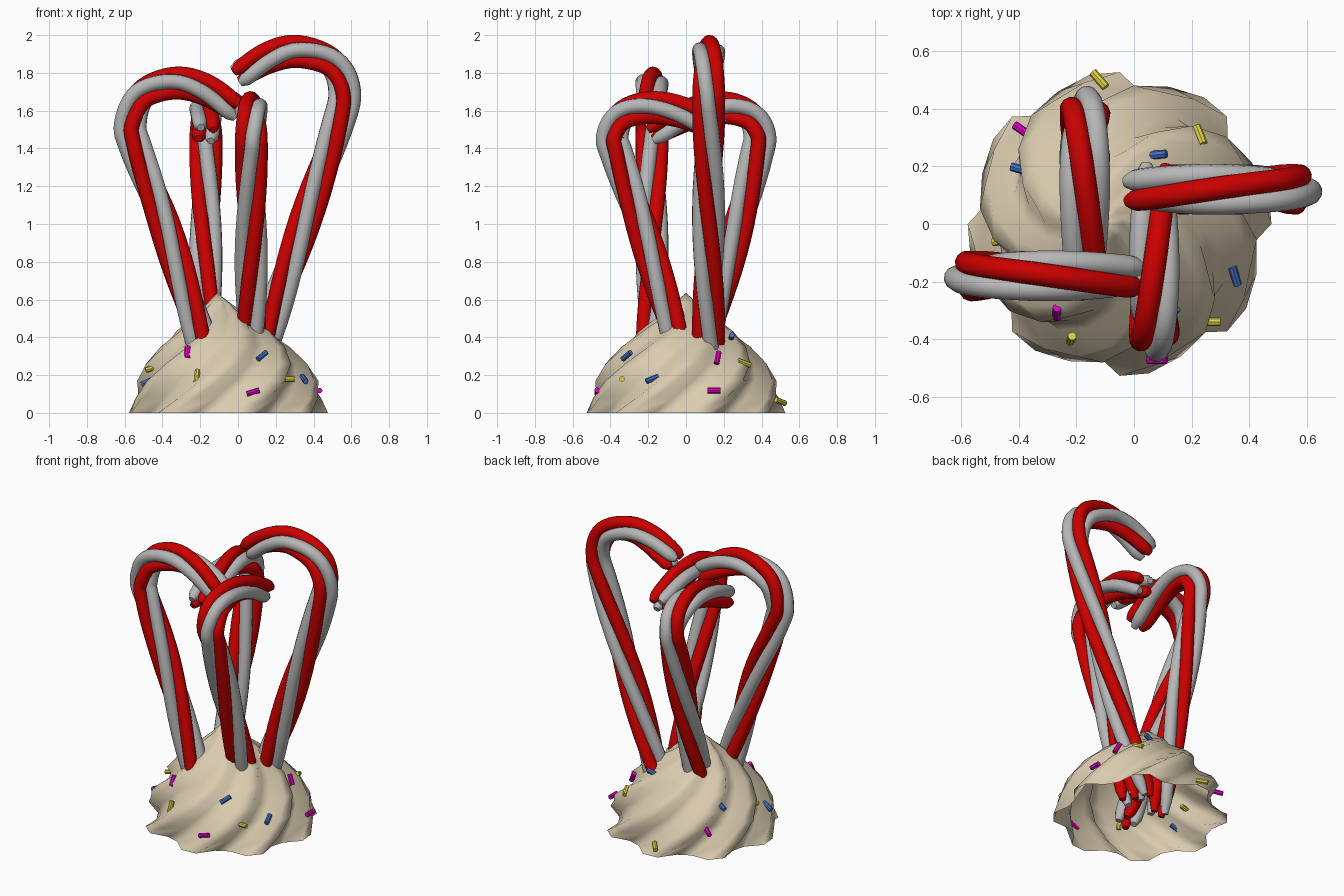
import bpy, bmesh
from math import sin, cos, pi, radians
from mathutils import Vector

if "Cube" in bpy.data.objects:
    bpy.data.objects.remove(bpy.data.objects["Cube"])


def material(name, rgb):
    m = bpy.data.materials.new(name)
    m.diffuse_color = (*rgb, 1)
    m.use_nodes = True
    m.node_tree.nodes["Principled BSDF"].inputs["Base Color"].default_value = m.diffuse_color
    return m


strand_materials = {"red": material("red", (0.6, 0.0, 0.0)),
                    "white": material("white", (0.47, 0.47, 0.47))}
cream = material("cream", (0.70, 0.60, 0.43))
colours = {"pink": material("pink", (0.75, 0.0, 0.55)),
           "yellow": material("yellow", (0.72, 0.65, 0.05)),
           "blue": material("blue", (0.06, 0.17, 0.58))}


def link(name, data):
    ob = bpy.data.objects.new(name, data)
    bpy.context.collection.objects.link(ob)
    return ob


def smooth(ob, angle):
    bpy.ops.object.select_all(action='DESELECT')
    ob.select_set(True)
    bpy.context.view_layer.objects.active = ob
    if ob.type == 'CURVE':
        bpy.ops.object.convert(target='MESH')
    bpy.ops.object.shade_smooth_by_angle(angle=radians(angle))


# Piped icing: hollow twisted star shell, open underneath
def build_icing():
    lobes, n = 8, 32
    levels = [(0, .49, .052), (.08, .47, .05), (.17, .45, .045), (.26, .40, .04),
              (.35, .325, .03), (.43, .24, .02), (.51, .14, .012), (.58, .06, .004)]
    bm = bmesh.new()
    rings = []
    for i, (z, r, amp) in enumerate(levels):
        cx, ring = -0.05 - 0.06 * (z / .63) ** 2, []
        for k in range(n):
            a = 2 * pi * k / n
            rad = r + amp * cos(lobes * (a - 0.1))
            w = a + 0.24 * i
            ring.append(bm.verts.new((cx + rad * cos(w), rad * sin(w), z)))
        rings.append(ring)
    for lo, hi in zip(rings, rings[1:]):
        for k in range(n):
            j = (k + 1) % n
            bm.faces.new((lo[k], lo[j], hi[j], hi[k]))
    tip = bm.verts.new((-0.11, 0, 0.635))
    for k in range(n):
        bm.faces.new((rings[-1][k], rings[-1][(k + 1) % n], tip))
    me = bpy.data.meshes.new("icing")
    bm.to_mesh(me)
    bm.free()
    me.materials.append(cream)
    ob = link("icing", me)
    smooth(ob, 100)
    return ob


icing = build_icing()


def smooth_path(pts, sub=6):
    """Catmull-Rom through the control points; returns (index, point)."""
    p = [Vector(q) for q in pts]
    p = [2 * p[0] - p[1]] + p + [2 * p[-1] - p[-2]]
    out = []
    for i in range(1, len(p) - 2):
        a, b, c, d = p[i - 1:i + 3]
        for s in range(sub):
            t = s / sub
            out.append((i - 1 + t, 0.5 * (2 * b + (c - a) * t + (2 * a - 5 * b + 4 * c - d) * t * t
                                          + (3 * b - a - 3 * c + d) * t ** 3)))
    out.append((len(pts) - 1, p[-2]))
    return out


# Candy cane: four round strands twisted around a hooked path
def build_cane(name, heading, side_offset, hand, pts):
    path = smooth_path(pts)
    last = len(path) - 1
    zb = pts[4][1]
    h = radians(heading)
    out, side = Vector((cos(h), sin(h), 0)), Vector((sin(h), -cos(h), 0))
    up = Vector((0, 0, 1))
    for colour, start in (("red", 0), ("white", 90)):
        cu = bpy.data.curves.new(name, 'CURVE')
        cu.dimensions = '3D'
        cu.bevel_depth = 0.04
        cu.bevel_resolution = 4
        cu.use_fill_caps = True
        for extra in (0, 180):
            sp = cu.splines.new('POLY')
            sp.points.add(last)
            for i, (idx, q) in enumerate(path):
                t = path[min(i + 1, last)][1] - path[max(i - 1, 0)][1]
                t.normalize()
                normal = out * t.y - up * t.x
                if idx <= 4:
                    turn = 78 + 155 * (zb - q.y)
                else:
                    turn = 78 - 135 * (idx - 4) / 4
                a = radians(turn + start + extra)
                pos = out * q.x + up * q.y + side * side_offset
                pos += 0.048 * (cos(a) * normal + hand * sin(a) * side)
                sp.points[i].co = (*pos, 1)
                sp.points[i].radius = {0: 0.5, 1: 0.93}.get(min(i, last - i), 1)
        cu.materials.append(strand_materials[colour])
        smooth(link(f"{name}_{colour}_strands", cu), 60)


build_cane("left_cane", 180, -0.18, 1, [(.09, .06), (.2, .4), (.39, 1.0), (.54, 1.4), (.57, 1.53),
                                        (.51, 1.68), (.34, 1.745), (.17, 1.71), (-.01, 1.595)])
build_cane("right_cane", 0, -0.12, -1, [(.03, .06), (.18, .5), (.35, 1.0), (.52, 1.5), (.565, 1.7),
                                        (.5, 1.85), (.32, 1.913), (.16, 1.88), (-.01, 1.78)])
build_cane("front_cane", -90, -0.07, 1, [(-.05, .06), (.08, .5), (.24, 1.0), (.36, 1.35), (.39, 1.46),
                                         (.34, 1.57), (.2, 1.615), (.02, 1.59), (-.19, 1.495)])
build_cane("back_cane", 90, -0.17, -1, [(.02, .06), (.15, .55), (.28, 1.0), (.37, 1.35), (.39, 1.47),
                                        (.34, 1.57), (.2, 1.615), (.02, 1.58), (-.19, 1.475)])

# Sprinkles: colour, position, direction; snapped onto the icing
sprinkles = [
    ("pink", (-.26, -.30, .31), (0, .5, .9)), ("yellow", (-.22, -.40, .20), (.1, .3, 1)),
    ("blue", (-.47, -.18, .16), (1, -.2, .5)), ("blue", (.14, -.34, .33), (.6, .6, .5)),
    ("pink", (.08, -.47, .11), (1, 0, .3)), ("yellow", (.27, -.34, .18), (1, 0, 0)),
    ("blue", (.35, -.18, .18), (-.3, 1, .4)), ("yellow", (-.44, -.04, .25), (1, .1, .3)),
    ("blue", (-.38, .19, .28), (1, -.3, .4)), ("pink", (-.42, .33, .15), (1, -.7, .3)),
    ("yellow", (-.12, .50, .06), (.7, -.8, .3)), ("yellow", (.22, .30, .25), (-.4, 1, -.4)),
    ("blue", (.08, .24, .40), (1, .1, .4)), ("pink", (.45, .15, .13), (0, 1, 0)),
    ("pink", (.30, .18, .32), (-.5, .2, 1))]
bpy.context.view_layer.update()
for i, (col, pos, d) in enumerate(sprinkles):
    hit, loc, nor, _ = icing.closest_point_on_mesh(Vector(pos))
    bm = bmesh.new()
    bmesh.ops.create_cone(bm, cap_ends=True, segments=8, radius1=.015, radius2=.015, depth=.07)
    me = bpy.data.meshes.new("sprinkle")
    bm.to_mesh(me)
    bm.free()
    me.materials.append(colours[col])
    ob = link(f"{col}_sprinkle_{i + 1}", me)
    ob.location = loc.lerp(Vector(pos), 0.3) + nor * 0.006
    ob.rotation_euler = Vector(d).to_track_quat('Z', 'Y').to_euler()
